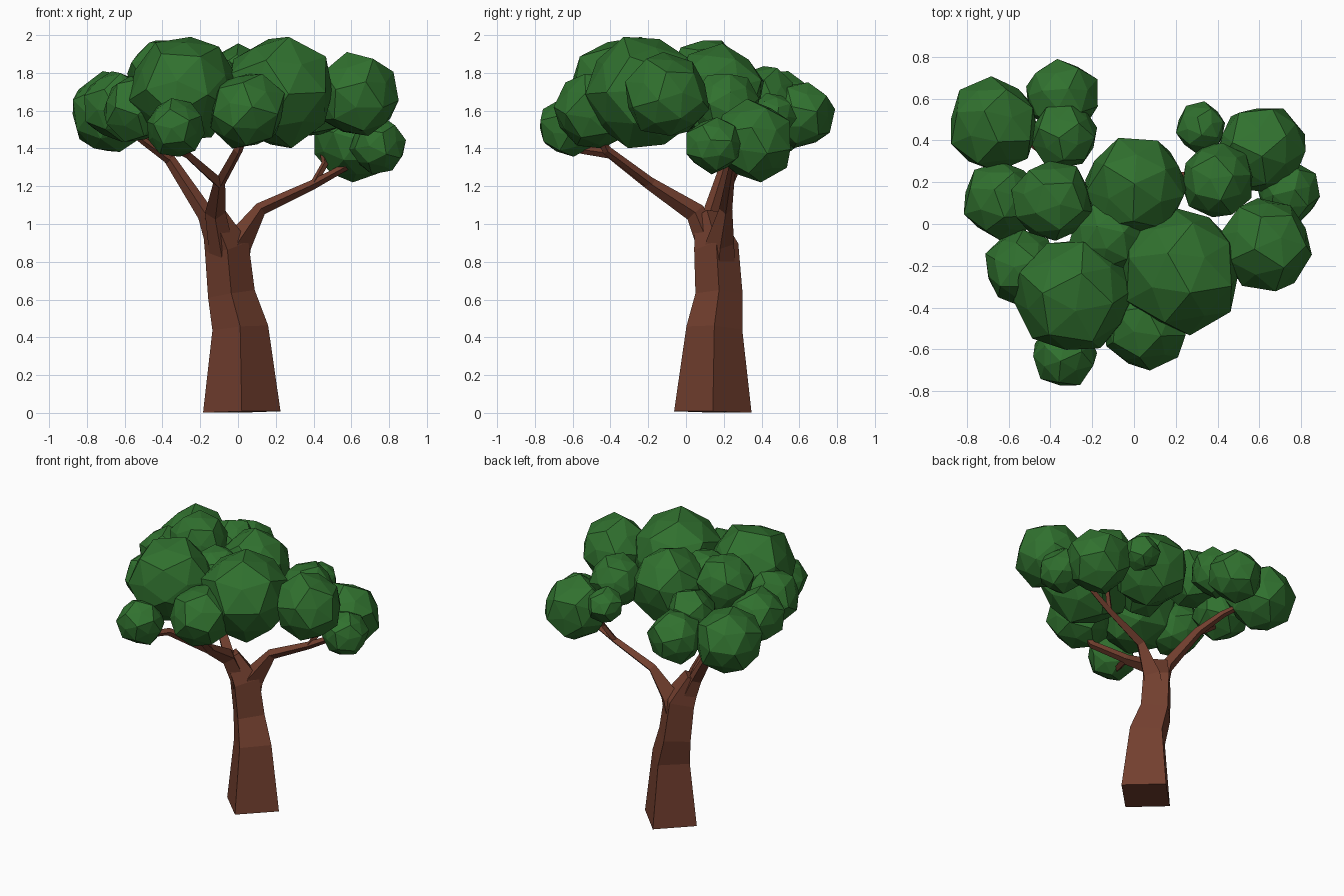
import bpy, bmesh, random
from mathutils import Vector, Euler

if "Cube" in bpy.data.objects:
    bpy.data.objects.remove(bpy.data.objects["Cube"])

random.seed(4)


def material(name, color):
    m = bpy.data.materials.new(name)
    m.diffuse_color = color
    m.use_nodes = True
    m.node_tree.nodes["Principled BSDF"].inputs["Base Color"].default_value = m.diffuse_color
    return m


bark = material("bark", (0.17, 0.05, 0.028, 1))
leaf = material("leaf", (0.03, 0.165, 0.028, 1))


def finish(name, bm, mat):
    bmesh.ops.recalc_face_normals(bm, faces=bm.faces[:])
    me = bpy.data.meshes.new(name)
    bm.to_mesh(me)
    bm.free()
    me.materials.append(mat)
    ob = bpy.data.objects.new(name, me)
    bpy.context.collection.objects.link(ob)
    return ob


def limb(name, path):
    """Four-sided tapered tube along (x, y, z, half-diagonal) points."""
    pts = [Vector(p[:3]) for p in path]
    whole = (pts[-1] - pts[0]).normalized()
    ref = Vector((1, 0, 0)) if abs(whole.x) <= abs(whole.y) + 0.1 else Vector((0, 1, 0))
    bm = bmesh.new()
    rings = []
    for i, p in enumerate(pts):
        t = (pts[min(i + 1, len(pts) - 1)] - pts[max(i - 1, 0)]).normalized()
        a = (ref - t * ref.dot(t)).normalized()
        b = t.cross(a)
        r = path[i][3]
        rings.append([bm.verts.new(p + d * r) for d in (a, b, -a, -b)])
    for lo, hi in zip(rings, rings[1:]):
        for k in range(4):
            n = (k + 1) % 4
            bm.faces.new((lo[k], lo[n], hi[n], hi[k]))
    bm.faces.new(rings[0][::-1])
    bm.faces.new(rings[-1])
    finish(name, bm, bark)


def leaf_clump(name, x, y, z, r):
    """Faceted ball: dodecahedron corners plus slightly raised face centres."""
    ico = bmesh.new()
    bmesh.ops.create_icosphere(ico, subdivisions=1, radius=1)
    points = [f.calc_center_median().normalized() for f in ico.faces]
    points += [v.co * 0.91 for v in ico.verts]
    ico.free()
    turn = Euler([random.uniform(0, 6.28) for _ in range(3)]).to_matrix()
    bm = bmesh.new()
    for p in points:
        bm.verts.new(Vector((x, y, z)) + turn @ p * r * random.uniform(0.99, 1.08))
    bmesh.ops.convex_hull(bm, input=bm.verts[:])
    loose = [v for v in bm.verts if not v.link_faces]
    bmesh.ops.delete(bm, geom=loose, context='VERTS')
    finish(name, bm, leaf)


# Trunk
limb("trunk", [(0.02, 0.142, 0.005, 0.205), (0.012, 0.15, 0.45, 0.148),
               (-0.035, 0.175, 0.63, 0.125), (-0.06, 0.16, 0.88, 0.118),
               (-0.13, 0.11, 1.05, 0.065)])

# Branches
limb("right_branch", [(-0.04, 0.17, 0.74, 0.09), (0.00, 0.18, 0.90, 0.075),
                      (0.12, 0.21, 1.08, 0.035), (0.40, 0.23, 1.21, 0.025),
                      (0.62, 0.25, 1.33, 0.018)])
limb("right_twig", [(0.40, 0.23, 1.21, 0.02), (0.46, 0.28, 1.32, 0.018),
                    (0.44, 0.34, 1.45, 0.015)])
limb("front_branch", [(-0.08, 0.15, 0.82, 0.07), (-0.12, 0.05, 1.06, 0.055),
                      (-0.10, -0.20, 1.22, 0.033), (-0.27, -0.40, 1.37, 0.025),
                      (-0.34, -0.60, 1.40, 0.02)])
limb("front_twig", [(-0.10, -0.18, 1.21, 0.03), (0.00, -0.42, 1.39, 0.025),
                    (0.04, -0.47, 1.50, 0.02)])
limb("left_branch", [(-0.09, 0.15, 0.85, 0.07), (-0.17, 0.13, 1.05, 0.045),
                     (-0.36, 0.22, 1.34, 0.03), (-0.45, 0.36, 1.44, 0.023),
                     (-0.56, 0.44, 1.52, 0.018)])
limb("left_twig", [(-0.35, 0.22, 1.33, 0.025), (-0.50, 0.16, 1.44, 0.02),
                   (-0.60, 0.13, 1.52, 0.018)])

# Foliage clumps: x, y, z, radius
clumps = [
    (-0.67, 0.475, 1.59, 0.22), (-0.345, 0.61, 1.58, 0.178),
    (-0.33, 0.42, 1.68, 0.16), (-0.64, 0.115, 1.62, 0.185),
    (-0.39, 0.11, 1.79, 0.19), (0.01, 0.17, 1.69, 0.25),
    (0.32, 0.46, 1.57, 0.12), (0.61, 0.36, 1.44, 0.213),
    (0.40, 0.21, 1.63, 0.175), (0.74, 0.15, 1.42, 0.15),
    (0.635, -0.10, 1.68, 0.222), (0.22, -0.22, 1.70, 0.295),
    (-0.29, -0.34, 1.71, 0.28), (-0.53, -0.21, 1.61, 0.18),
    (-0.33, -0.625, 1.51, 0.155), (0.05, -0.49, 1.60, 0.205),
    (-0.12, -0.06, 1.70, 0.185),
]
for i, c in enumerate(clumps, 1):
    leaf_clump(f"leaf_clump_{i:02d}", *c)
